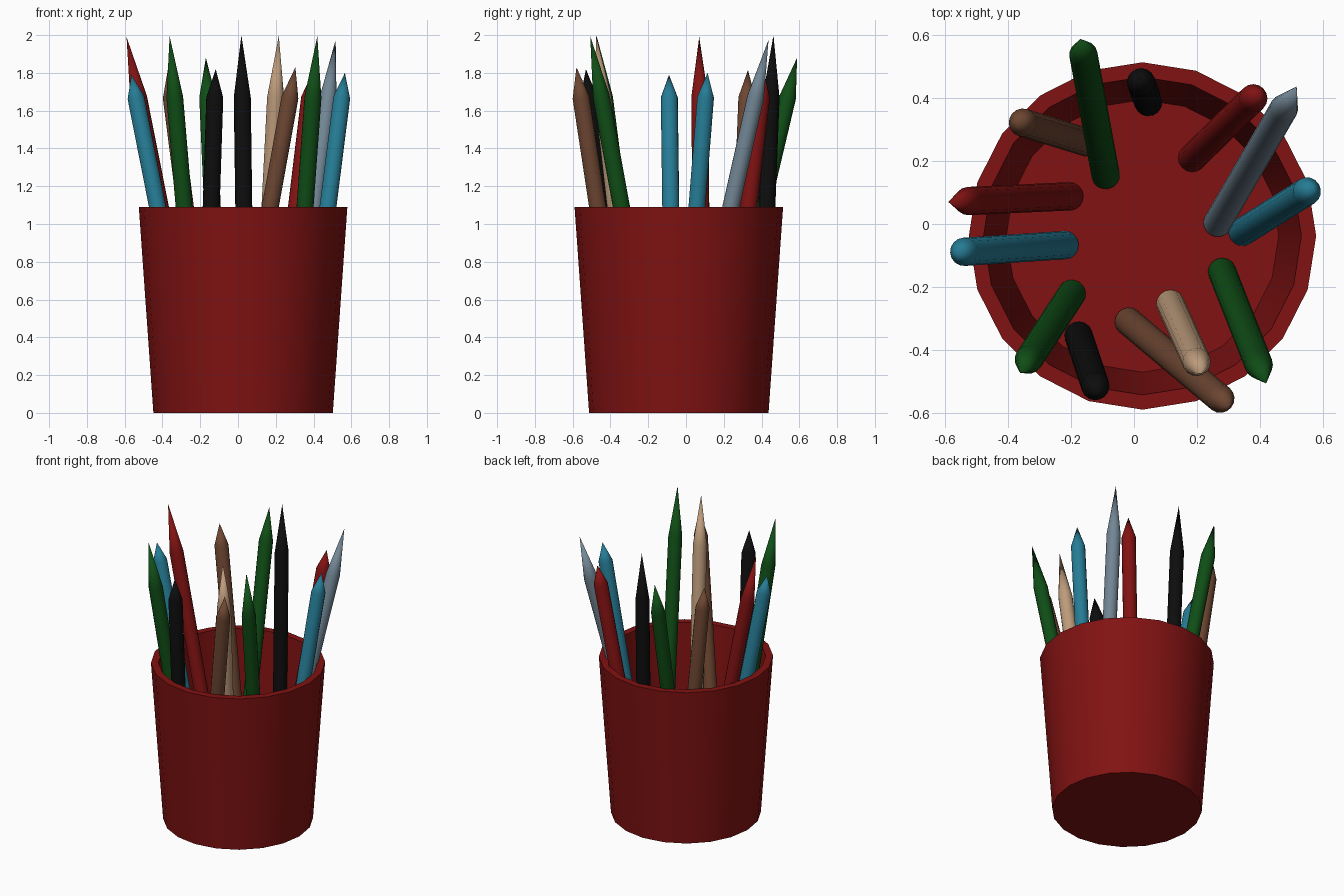
import bpy, bmesh, math
from mathutils import Vector

if "Cube" in bpy.data.objects:
    bpy.data.objects.remove(bpy.data.objects["Cube"])

COLOURS = {
    "red": (0.22, 0.006, 0.006), "blue": (0.019, 0.2, 0.3),
    "green": (0.005, 0.075, 0.008), "black": (0.004, 0.004, 0.004),
    "grey": (0.17, 0.24, 0.3), "tan": (0.51, 0.33, 0.2),
    "brown": (0.155, 0.062, 0.032),
}
MATS = {}
for name, rgb in COLOURS.items():
    MATS[name] = bpy.data.materials.new(name)
    MATS[name].diffuse_color = (*rgb, 1)


def lathe(name, profile, sides, colour, angle):
    """Revolve (radius, z) points around z; radius 0 closes to a point."""
    bm = bmesh.new()
    rings = []
    for r, z in profile:
        if r == 0:
            rings.append([bm.verts.new((0, 0, z))] * sides)
        else:
            rings.append([bm.verts.new((r * math.cos(2 * math.pi * i / sides),
                                        r * math.sin(2 * math.pi * i / sides), z))
                          for i in range(sides)])
    for a, b in zip(rings, rings[1:]):
        for i in range(sides):
            j = (i + 1) % sides
            bm.faces.new(list(dict.fromkeys((a[i], a[j], b[j], b[i]))))
    bmesh.ops.recalc_face_normals(bm, faces=bm.faces)
    me = bpy.data.meshes.new(name)
    bm.to_mesh(me)
    bm.free()
    me.materials.append(MATS[colour])
    ob = bpy.data.objects.new(name, me)
    bpy.context.collection.objects.link(ob)
    bpy.ops.object.select_all(action='DESELECT')
    ob.select_set(True)
    bpy.context.view_layer.objects.active = ob
    bpy.ops.object.shade_smooth_by_angle(angle=math.radians(angle))
    return ob


# Tapered cup with a flat rim, inner wall and floor
FLOOR = 0.05
cup = lathe("cup", [(0, 0), (0.475, 0), (0.552, 1.09), (0.505, 1.09),
                    (0.433, FLOOR), (0, FLOOR)], 20, "red", 35)
cup.location = (0.027, -0.038, 0)

# Pencils: colour, foot x y, tip x y z
PENCILS = [
    ("black", 0.045, 0.388, 0.018, 0.463, 2.0),
    ("red", 0.185, 0.21, 0.395, 0.415, 1.8),
    ("grey", 0.265, 0.003, 0.517, 0.437, 1.975),
    ("blue", 0.345, -0.025, 0.566, 0.114, 1.8),
    ("green", 0.28, -0.152, 0.42, -0.507, 1.995),
    ("tan", 0.116, -0.254, 0.216, -0.476, 1.997),
    ("brown", -0.017, -0.31, 0.304, -0.58, 1.83),
    ("black", -0.176, -0.355, -0.118, -0.53, 1.82),
    ("green", -0.198, -0.222, -0.362, -0.473, 1.995),
    ("blue", -0.22, -0.067, -0.564, -0.09, 1.79),
    ("red", -0.205, 0.088, -0.59, 0.07, 1.99),
    ("brown", -0.145, 0.258, -0.372, 0.328, 1.815),
    ("green", -0.09, 0.155, -0.17, 0.588, 1.88),
]
SHOULDER = 1.67   # height where every sharpened cone begins
for n, (col, fx, fy, tx, ty, tz) in enumerate(PENCILS, 1):
    foot, tip = Vector((fx, fy, FLOOR)), Vector((tx, ty, tz))
    axis = tip - foot
    length = axis.length
    shaft = length * (SHOULDER - FLOOR) / (tz - FLOOR)
    p = lathe(f"{col}_pencil_{n}", [(0, 0), (0.045, 0), (0.045, shaft), (0, length)],
              16, col, 40)
    p.location = foot
    p.rotation_mode = 'QUATERNION'
    p.rotation_quaternion = axis.to_track_quat('Z', 'Y')

for m in bpy.data.materials:
    if m.users and not m.is_grease_pencil:
        m.use_nodes = True
        m.node_tree.nodes["Principled BSDF"].inputs["Base Color"].default_value = m.diffuse_color
